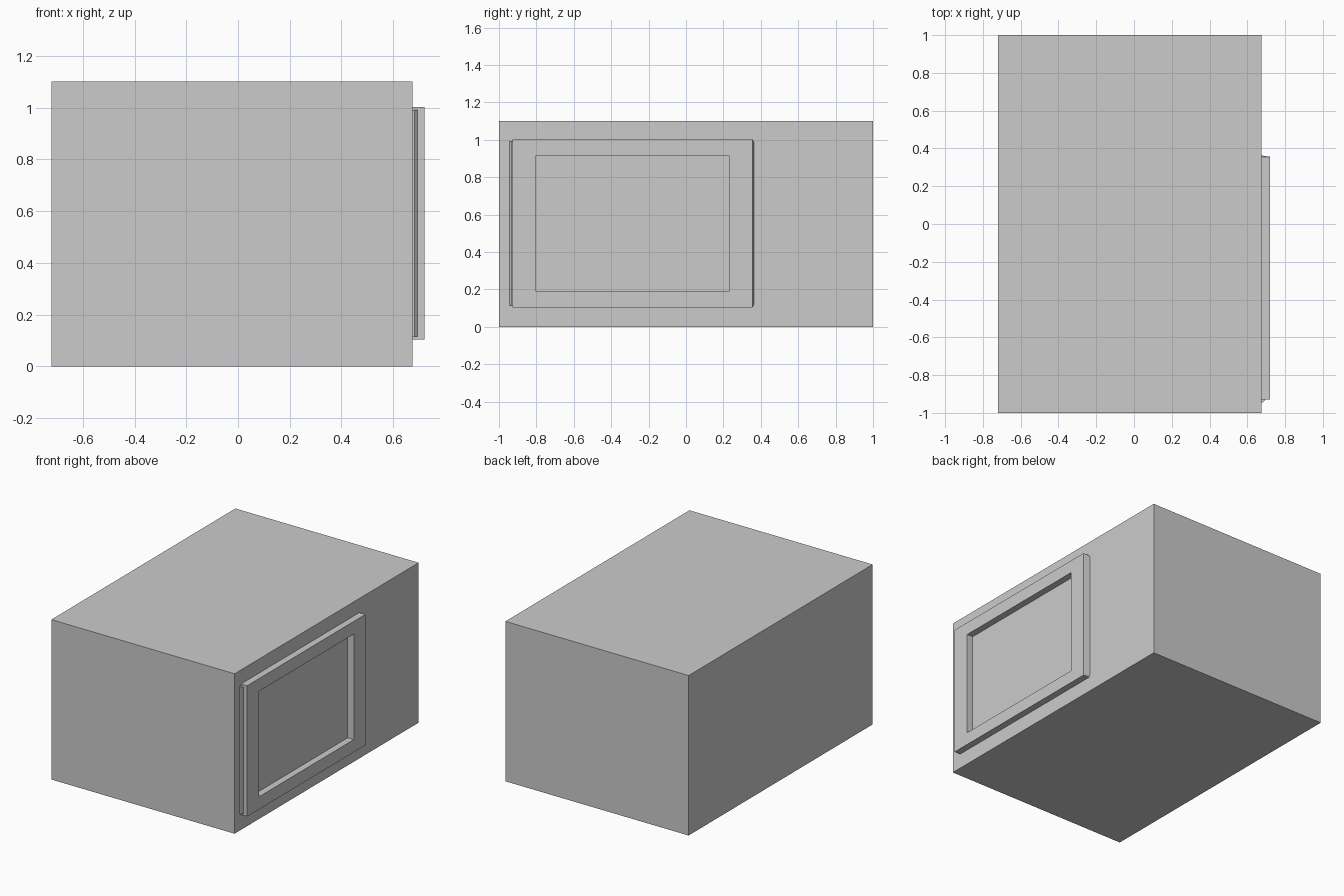
import bpy, bmesh

if "Cube" in bpy.data.objects:
    bpy.data.objects.remove(bpy.data.objects["Cube"])


def finish(name, bm):
    bmesh.ops.recalc_face_normals(bm, faces=bm.faces[:])
    mesh = bpy.data.meshes.new(name)
    bm.to_mesh(mesh)
    bm.free()
    obj = bpy.data.objects.new(name, mesh)
    bpy.context.collection.objects.link(obj)
    return obj


def box(name, lo, hi):
    bm = bmesh.new()
    bmesh.ops.create_cube(bm, size=1)
    for v in bm.verts:
        v.co = [(a + b) / 2 + c * (b - a) for a, b, c in zip(lo, hi, v.co)]
    return finish(name, bm)


def hull(name, points):
    bm = bmesh.new()
    for p in points:
        bm.verts.new(p)
    bmesh.ops.convex_hull(bm, input=bm.verts[:])
    bmesh.ops.dissolve_limit(bm, angle_limit=0.01, verts=bm.verts[:], edges=bm.edges[:])
    return finish(name, bm)


def frame(name, x0, x1, outer, inner):
    # Rectangular ring in the yz plane, given as (y0, z0, y1, z1)
    bm = bmesh.new()
    loops = []
    for x, (y0, z0, y1, z1) in ((x0, outer), (x1, outer), (x1, inner), (x0, inner)):
        loops.append([bm.verts.new((x, y, z)) for y, z in
                      ((y0, z0), (y1, z0), (y1, z1), (y0, z1))])
    for k in range(4):
        a, b = loops[k], loops[(k + 1) % 4]
        for i in range(4):
            j = (i + 1) % 4
            bm.faces.new((a[i], a[j], b[j], b[i]))
    return finish(name, bm)


BACK, FACE = 0.674, 0.72

# Main cabinet
box("cabinet", (-FACE, -1, 0), (BACK, 1, 1.1))

# Door frame around the recessed window
frame("door_frame", BACK, FACE, (-0.928, 0.103, 0.356, 1.003),
      (-0.802, 0.19, 0.23, 0.915))

# Slightly slanted cap on the free end of the door
hull("door_end", [(x, 0.356, z) for x in (BACK, FACE) for z in (0.103, 1.003)]
     + [(BACK, 0.363, z) for z in (0.122, 0.987)])

# Hinge strip with a chamfered outer edge
hinge_profile = [(BACK, -0.944), (0.683, -0.944), (0.693, -0.934),
                 (0.693, -0.928), (BACK, -0.928)]
hull("hinge_strip", [(x, y, z) for x, y in hinge_profile for z in (0.115, 0.99)])
